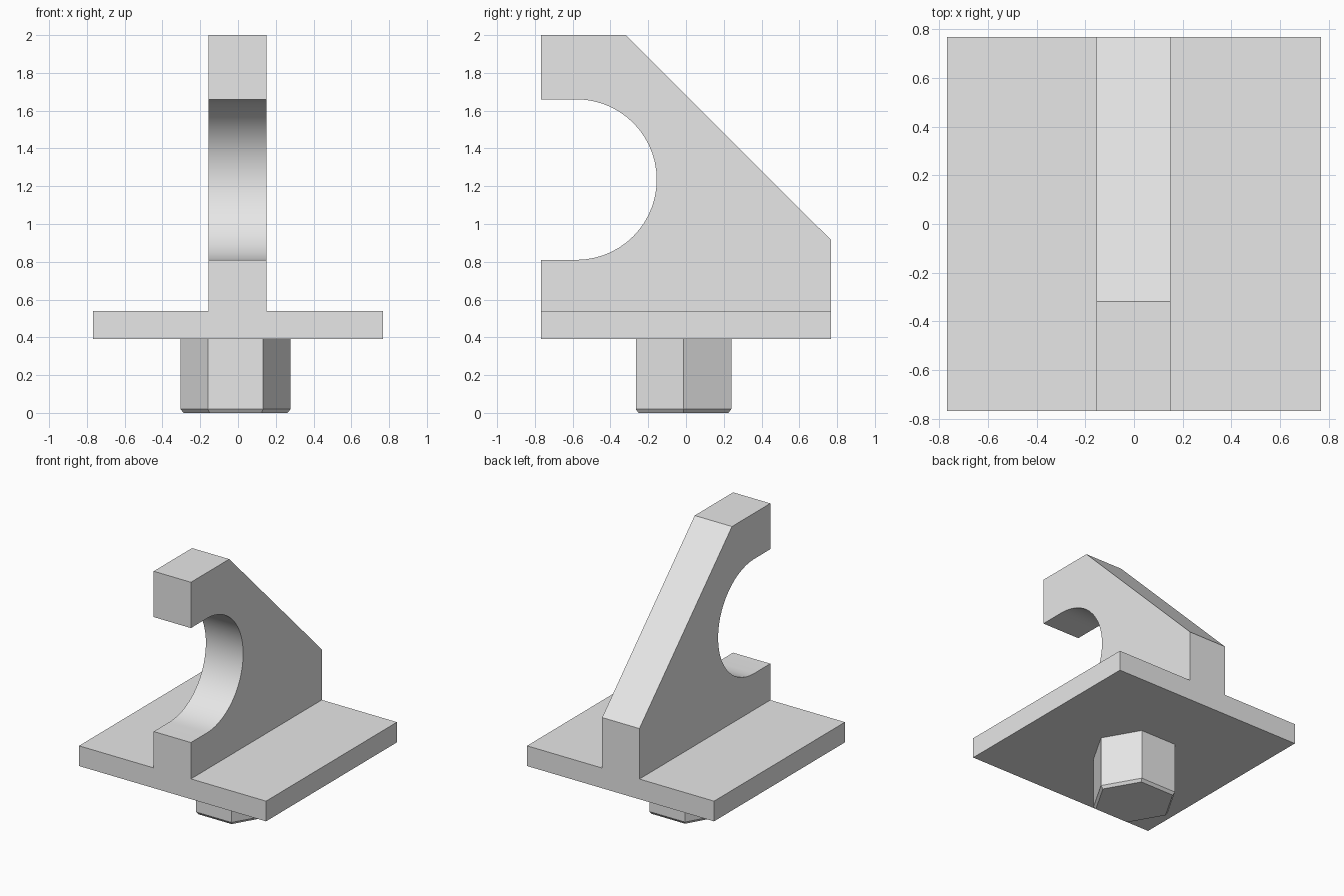
import bpy, bmesh, math

cube = bpy.data.objects.get("Cube")
if cube:
    bpy.data.objects.remove(cube, do_unlink=True)

grey = bpy.data.materials.new("light_grey")
grey.use_nodes = True
grey.diffuse_color = (0.8, 0.8, 0.8, 1)
grey.node_tree.nodes["Principled BSDF"].inputs["Base Color"].default_value = (0.8, 0.8, 0.8, 1)


def loft(name, rings):
    """Closed solid through matching rings of points."""
    bm = bmesh.new()
    loops = [[bm.verts.new(p) for p in ring] for ring in rings]
    n = len(loops[0])
    for a, b in zip(loops, loops[1:]):
        for i in range(n):
            j = (i + 1) % n
            bm.faces.new((a[i], a[j], b[j], b[i]))
    bm.faces.new(loops[0])
    bm.faces.new(loops[-1])
    bmesh.ops.recalc_face_normals(bm, faces=bm.faces)
    mesh = bpy.data.meshes.new(name)
    bm.to_mesh(mesh)
    bm.free()
    mesh.materials.append(grey)
    obj = bpy.data.objects.new(name, mesh)
    bpy.context.collection.objects.link(obj)
    return obj


HALF, BASE_Z, PLATE_Z = 0.768, 0.39, 0.54

# Square base plate
square = [(-HALF, -HALF), (HALF, -HALF), (HALF, HALF), (-HALF, HALF)]
loft("base_plate", [[(x, y, z) for x, y in square] for z in (BASE_Z, PLATE_Z)])

# Upright hook with a round open slot and a sloping back
cy, cz, r, steps = -0.58, 1.235, 0.425, 28
profile = [(-HALF, PLATE_Z), (HALF, PLATE_Z), (HALF, 0.915),
           (-0.318, 2), (-HALF, 2), (-HALF, cz + r)]
for i in range(steps + 1):
    a = math.pi * (0.5 - i / steps)
    profile.append((cy + r * math.cos(a), cz + r * math.sin(a)))
profile.append((-HALF, cz - r))
hook = loft("hook_upright", [[(x, y, z) for y, z in profile] for x in (-0.155, 0.151)])

# Hexagonal peg with a chamfered foot
def hexagon(radius, z):
    return [(-0.013 + radius * math.cos(k * math.pi / 3),
             -0.013 + radius * math.sin(k * math.pi / 3), z) for k in range(6)]

loft("hex_peg", [hexagon(0.275, 0), hexagon(0.292, 0.02), hexagon(0.292, BASE_Z)])

# Smooth the slot while keeping its edges sharp
bpy.ops.object.select_all(action="DESELECT")
hook.select_set(True)
bpy.context.view_layer.objects.active = hook
bpy.ops.object.shade_smooth_by_angle(angle=math.radians(30))
